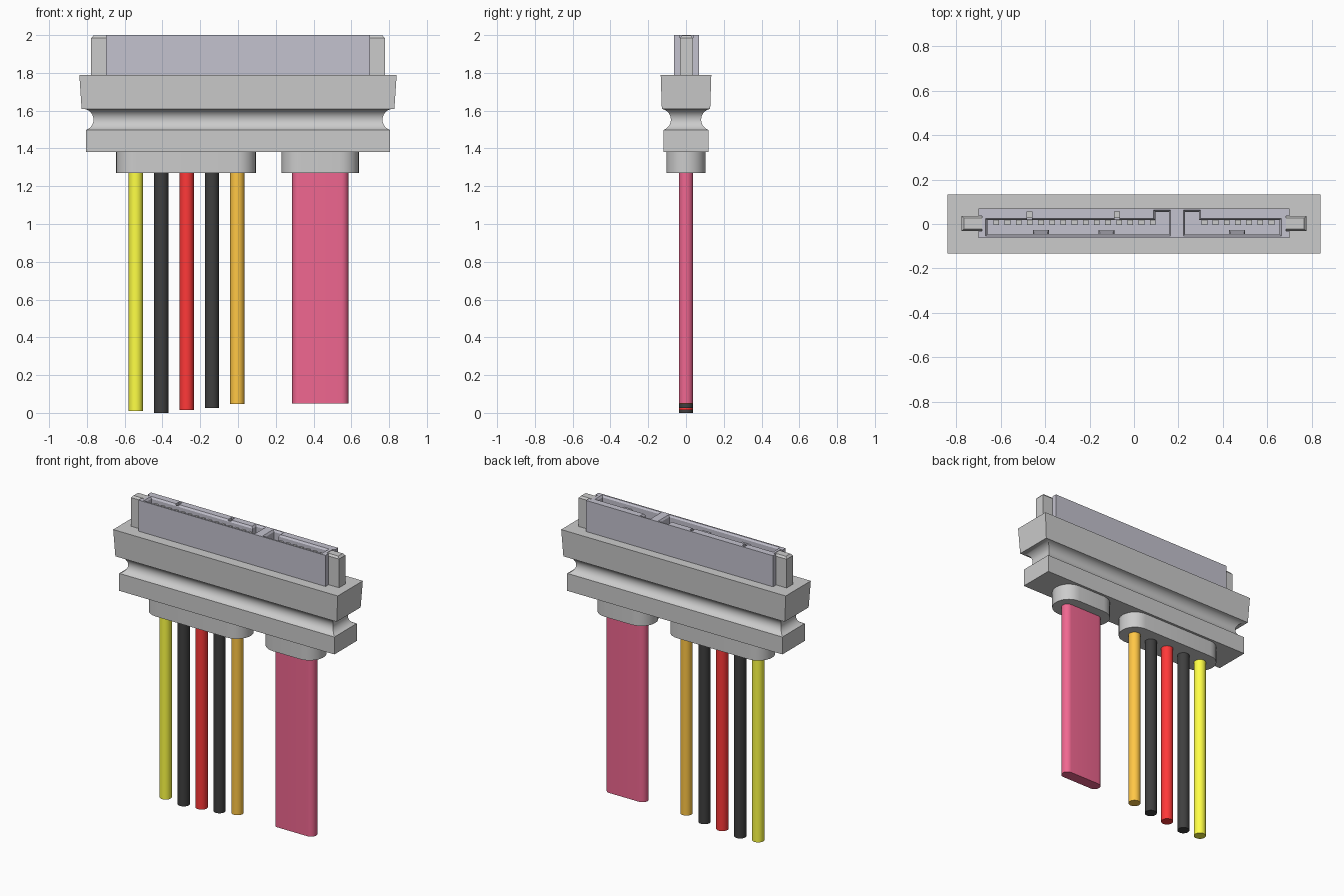
import bpy, bmesh
from math import pi, sin, cos, asin

if "Cube" in bpy.data.objects:
    bpy.data.objects.remove(bpy.data.objects["Cube"])


def rect(x0, x1, y0, y1):
    return [(x0, y0), (x1, y0), (x1, y1), (x0, y1)]


def slab(pts, z0, z1):
    return [(pts, z0), (pts, z1)]


def stadium(x0, x1, r, n=14):
    right = [(x1 - r + r * cos(a), r * sin(a)) for a in (-pi / 2 + pi * i / n for i in range(n + 1))]
    left = [(x0 + r + r * cos(a), r * sin(a)) for a in (pi / 2 + pi * i / n for i in range(n + 1))]
    return right + left


def circle(cx, r, n=24):
    return [(cx + r * cos(2 * pi * i / n), r * sin(2 * pi * i / n)) for i in range(n)]


def build(name, lofts, color=None, smooth=False):
    """Skin each stack of (outline, z) rings into a closed solid."""
    bm = bmesh.new()
    for rings in lofts:
        rows = [[bm.verts.new((x, y, z)) for x, y in pts] for pts, z in rings]
        for a, b in zip(rows, rows[1:]):
            for i in range(len(a)):
                j = (i + 1) % len(a)
                bm.faces.new((a[i], a[j], b[j], b[i]))
        bm.faces.new(rows[0][::-1])
        bm.faces.new(rows[-1])
    bmesh.ops.recalc_face_normals(bm, faces=bm.faces)
    me = bpy.data.meshes.new(name)
    bm.to_mesh(me)
    bm.free()
    ob = bpy.data.objects.new(name, me)
    bpy.context.collection.objects.link(ob)
    if color:
        mat = bpy.data.materials.get(str(color)) or bpy.data.materials.new(str(color))
        mat.diffuse_color = (*color, 1)
        mat.use_nodes = True
        mat.node_tree.nodes["Principled BSDF"].inputs["Base Color"].default_value = mat.diffuse_color
        me.materials.append(mat)
    bpy.ops.object.select_all(action='DESELECT')
    ob.select_set(True)
    bpy.context.view_layer.objects.active = ob
    if smooth:
        bpy.ops.object.shade_smooth_by_angle(angle=pi / 6)
    return ob


def cut(ob, cutter):
    mod = ob.modifiers.new("cut", 'BOOLEAN')
    mod.operation, mod.solver, mod.object = 'DIFFERENCE', 'EXACT', cutter
    cutter.hide_render = True
    bpy.context.view_layer.objects.active = ob
    bpy.ops.object.modifier_apply(modifier=mod.name)
    bpy.data.objects.remove(cutter)


DARK = (0.55, 0.54, 0.62)

# Moulded body: lower block, rounded groove, tapered flange
def sec(hx, hy, z):
    return (rect(-hx, hx, -hy, hy), z)


rad, off, zc = 0.0575, 0.0175, 1.5525
a0 = asin(off / rad)
body = [sec(0.805, 0.12, 1.38)]
for i in range(13):
    a = -pi / 2 + a0 + (pi - 2 * a0) * i / 12
    d = off - rad * cos(a)
    body.append(sec(0.805 + d, 0.12 + d, zc + rad * sin(a)))
body += [sec(0.828, 0.128, 1.61), sec(0.84, 0.134, 1.79)]
build("moulded_body", [body], smooth=True)

# Strain relief boots under the body
build("wire_boot", [slab(stadium(-0.645, 0.095, 0.104), 1.27, 1.39)], smooth=True)
build("ribbon_boot", [slab(stadium(0.23, 0.64, 0.104), 1.27, 1.39)], smooth=True)

# Power wires
BLACK = (0.05, 0.05, 0.05)
wires = [("yellow", -0.541, 0.01, (1, 1, 0.06)), ("black_left", -0.406, 0, BLACK),
         ("red", -0.272, 0.014, (1, 0.04, 0.04)), ("black_right", -0.138, 0.025, BLACK),
         ("orange", -0.004, 0.048, (1, 0.57, 0.06))]
for name, x, z, col in wires:
    build(name + "_wire", [slab(circle(x, 0.038), z, 1.28)], col, True)

# Flat data cable
build("flat_cable", [slab(stadium(0.287, 0.585, 0.038), 0.05, 1.28)], (0.87, 0.135, 0.28), True)

# Plug shell with end notches for the guide tabs
half = [(0.70, -0.064), (0.70, -0.032), (0.685, -0.032), (0.685, 0.036), (0.70, 0.036), (0.70, 0.07)]
outline = half + [(-x, y) for x, y in half[::-1]]
shell = build("plug_shell", [slab(outline, 1.78, 2.0)], DARK)


# L-shaped sockets with a chamfered lip
def ell(x0, x1, leg, flip, e):
    y0, y1, y2 = -0.046, 0.017, 0.055
    pts = [(x0 - e, y0 - e), (x1 + e, y0 - e), (x1 + e, y2 + e),
           (leg - e, y2 + e), (leg - e, y1 + e), (x0 - e, y1 + e)]
    return [(-x, y) for x, y in pts[::-1]] if flip else pts


for x0, x1, leg, flip in ((-0.66, 0.157, 0.096, False), (-0.656, -0.23, -0.292, True)):
    rings = [(ell(x0, x1, leg, flip, e), z) for e, z in ((0, 1.81), (0, 1.988), (0.008, 2.0), (0.008, 2.02))]
    cut(shell, build("socket_cutter", [rings], DARK))

# Key slots in the back wall, with pale inserts
slots = [rect(x - 0.011, x + 0.011, 0.02, 0.057) for x in (-0.47, -0.077)]
cut(shell, build("slot_cutter", [slab(s, 1.96, 2.02) for s in slots], DARK))
build("key_inserts", [slab(rect(x - 0.011, x + 0.011, 0.026, 0.057), 1.95, 1.98) for x in (-0.47, -0.077)])

# Contacts along the back wall of both sockets
xs = [-0.62 + 0.0503 * i for i in range(15)] + [0.317 + 0.0503 * i for i in range(7)]
build("contacts", [slab(rect(x - 0.013, x + 0.013, -0.004, 0.02), 1.80, 1.965) for x in xs])

# Latch bumps on the front wall of the sockets
build("latch_bumps", [[(rect(x - 0.036, x + 0.036, -0.05, -0.027), 1.80),
                       (rect(x - 0.036, x + 0.036, -0.05, -0.027), 1.95),
                       (rect(x - 0.03, x + 0.03, -0.05, -0.036), 1.965)]
                      for x in (-0.42, -0.124, 0.465)], DARK)

# Guide tabs at both ends, chamfered at the top
tabs = []
for s in (-1, 1):
    base = rect(*sorted((s * 0.685, s * 0.778)), -0.032, 0.036)
    top = rect(*sorted((s * 0.685, s * 0.766)), -0.022, 0.026)
    tabs.append([(base, 1.78), (base, 1.984), (top, 1.997)])
build("guide_tabs", tabs)
